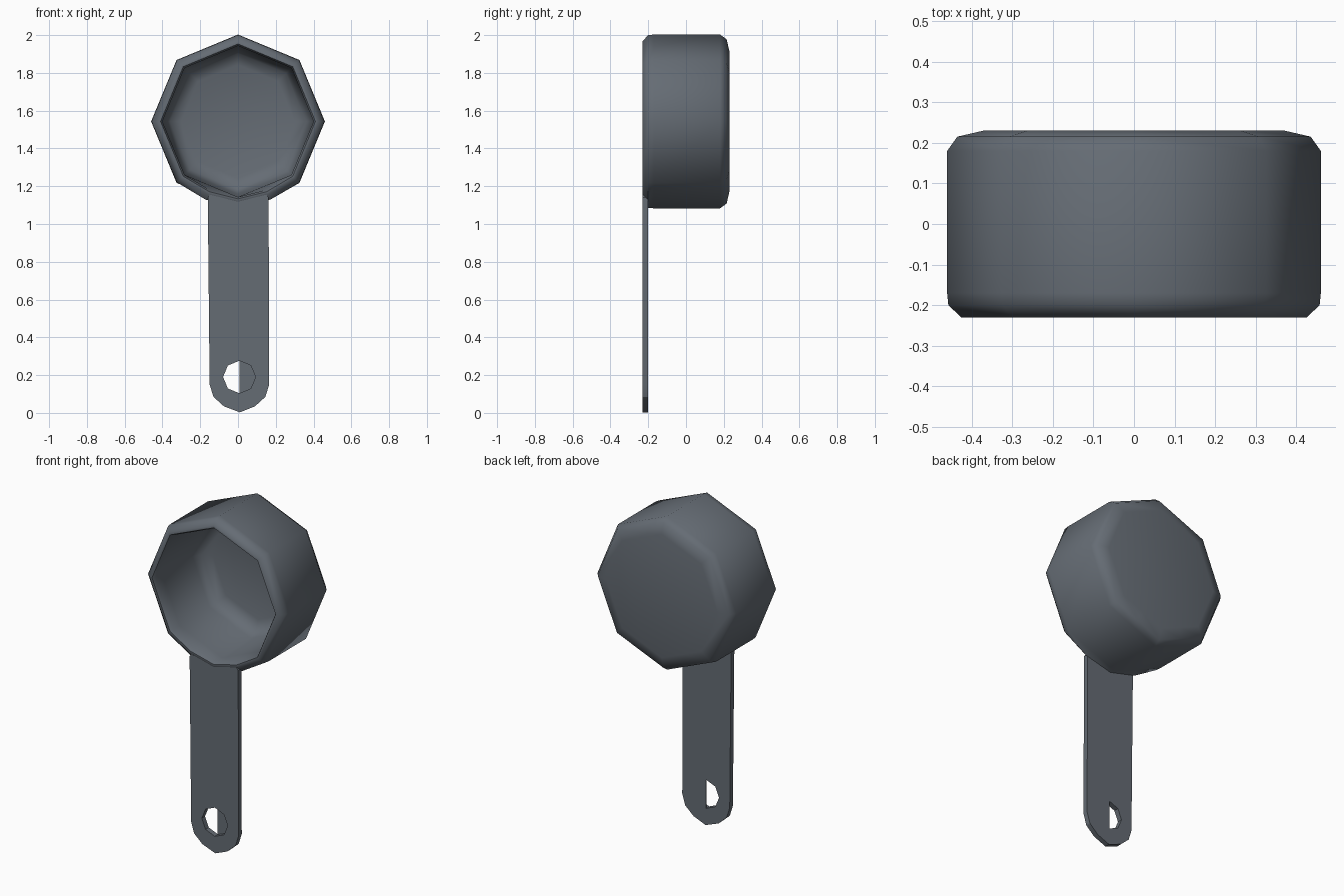
import bpy, bmesh
from math import sin, cos, pi, radians

cube = bpy.data.objects.get("Cube")
if cube:
    bpy.data.objects.remove(cube, do_unlink=True)

COLOUR = (0.13, 0.15, 0.175, 1)
grey = bpy.data.materials.new("slate_grey")
grey.use_nodes = True
grey.diffuse_color = COLOUR
grey.node_tree.nodes["Principled BSDF"].inputs["Base Color"].default_value = COLOUR

FRONT, BACK, CENTRE_Z = -0.23, -0.2, 1.543


def finish(bm, name, angle):
    bmesh.ops.recalc_face_normals(bm, faces=bm.faces)
    mesh = bpy.data.meshes.new(name)
    bm.to_mesh(mesh)
    bm.free()
    mesh.materials.append(grey)
    obj = bpy.data.objects.new(name, mesh)
    bpy.context.collection.objects.link(obj)
    bpy.ops.object.select_all(action='DESELECT')
    obj.select_set(True)
    bpy.context.view_layer.objects.active = obj
    bpy.ops.object.shade_smooth_by_angle(angle=radians(angle))


def plate(name, loops, front, back):
    """Flat plate in the xz plane; loops after the first are holes."""
    bm = bmesh.new()
    edges = []
    for loop in loops:
        vs = [bm.verts.new((x, front, z)) for x, z in loop]
        edges += [bm.edges.new((a, b)) for a, b in zip(vs, vs[1:] + vs[:1])]
    bmesh.ops.triangle_fill(bm, edges=edges, use_beauty=True, normal=(0, -1, 0))
    ext = bmesh.ops.extrude_face_region(bm, geom=bm.faces[:], use_keep_orig=True)
    moved = [v for v in ext["geom"] if isinstance(v, bmesh.types.BMVert)]
    bmesh.ops.translate(bm, verts=moved, vec=(0, back - front, 0))
    finish(bm, name, 30)


# Cup: eight-sided bowl, with the lip rounded out where it meets the handle
# Each ring is (y, radius, is part of the lip), from outer base to inner floor
rings = [(0.23, 0.37, 0), (0.215, 0.435, 0), (0.18, 0.46, 0), (-0.17, 0.46, 0),
         (BACK, 0.457, 1), (FRONT, 0.425, 1), (FRONT, 0.41, 1), (-0.21, 0.4, 1),
         (-0.15, 0.4, 0), (0.12, 0.385, 0), (0.17, 0.36, 0), (0.19, 0.3, 0)]
steps = [0, 1, 2, 3, 3.5, 4, 4.5, 5, 6, 7]      # eighths of a turn from the top
bm = bmesh.new()
cup = []
for y, radius, lip in rings:
    ring = []
    for s in steps:
        r = radius
        if s % 1:
            r *= 0.98 if lip else cos(pi / 8)
        ring.append(bm.verts.new((r * sin(s * pi / 4), y, CENTRE_Z + r * cos(s * pi / 4))))
    cup.append(ring)
n = len(steps)
for a, b in zip(cup, cup[1:]):
    for i in range(n):
        j = (i + 1) % n
        bm.faces.new((a[i], a[j], b[j], b[i]))
bm.faces.new(cup[0])
bm.faces.new(cup[-1])
finish(bm, "cup", 52)

# Handle: flat strap with a rounded end and an eight-sided hanging hole
side = [(0.01, 0.003), (0.09, 0.035), (0.145, 0.085), (0.165, 0.15), (0.162, 1.14), (0.15, 1.155)]
left = [(0.015 - x, z) for x, z in reversed(side[1:4])]
outline = side + [(0, 1.12), (-0.15, 1.155), (-0.16, 1.14)] + left
hole = [(0.007 + 0.086 * sin(i * pi / 4), 0.19 + 0.086 * cos(i * pi / 4)) for i in range(8)]
plate("handle", [outline, hole], FRONT, BACK)

# Thin web closing the left half of the hanging hole at the back
plate("hole_web", [hole[:5]], BACK - 0.003, BACK)
